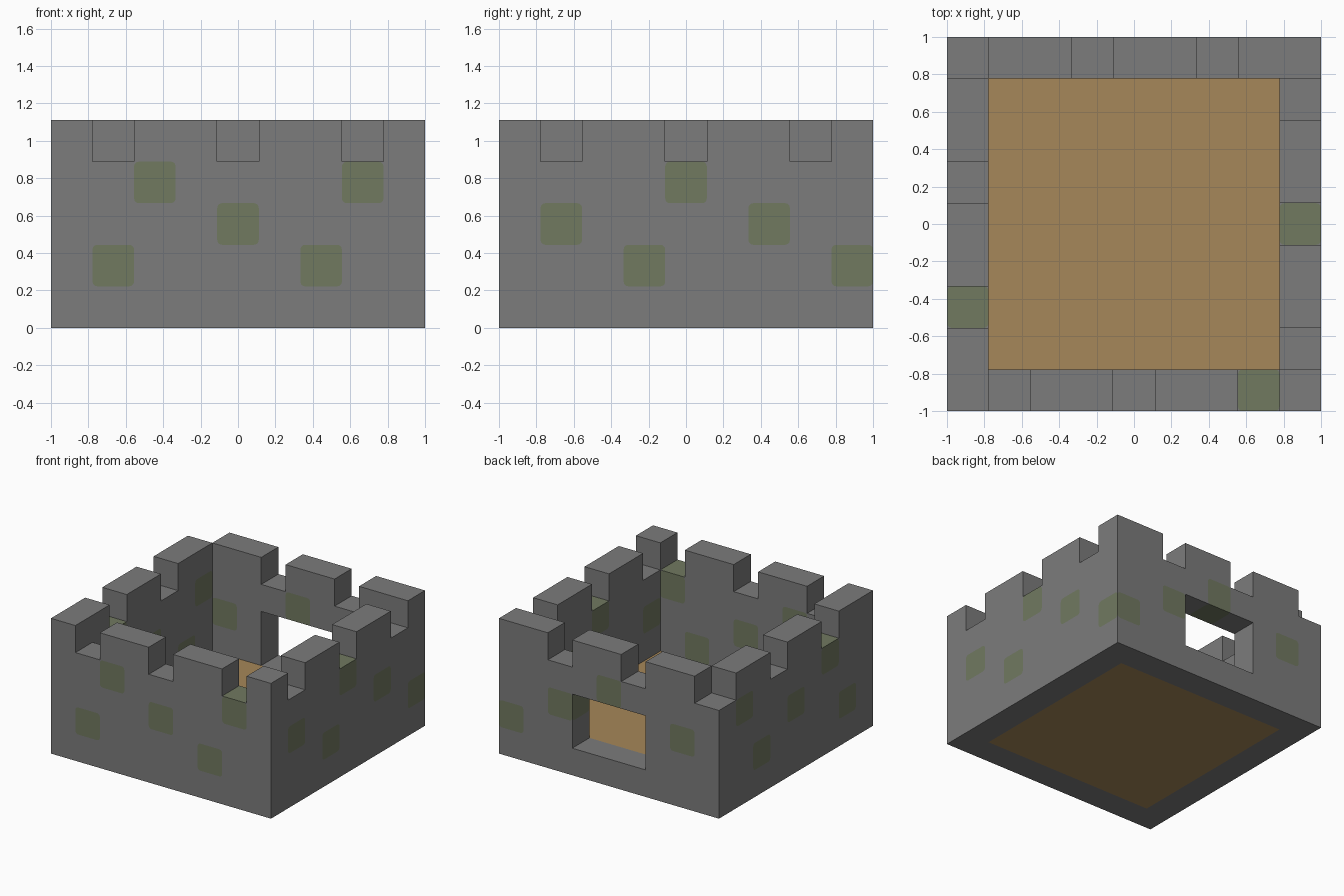
import bpy, bmesh, math
from mathutils import Vector

cube = bpy.data.objects.get("Cube")
if cube:
    bpy.data.objects.remove(cube, do_unlink=True)

N = 9                 # blocks along each side
U = 2 / N             # block size
LAST = N - 1
RADIUS = 0.025        # rounding of the moss patches


def material(name, rgb):
    mat = bpy.data.materials.new(name)
    mat.use_nodes = True
    mat.diffuse_color = (*rgb, 1)
    mat.node_tree.nodes["Principled BSDF"].inputs["Base Color"].default_value = (*rgb, 1)
    return mat


stone = material("grey_stone", (0.20, 0.20, 0.20))
moss = material("mossy_stone", (0.165, 0.192, 0.118))
wood = material("brown_wood", (0.38, 0.243, 0.10))

# Block layout: a square ring of wall around a wooden floor
ring = [(x, y) for x in range(N) for y in range(N)
        if x in (0, LAST) or y in (0, LAST)]
floor = {(x, y, 0) for x in range(1, LAST) for y in range(1, LAST)}
window = {(x, LAST, z) for x in (3, 4, 5) for z in (1, 2)}
wall = {(x, y, z) for x, y in ring for z in range(4)} - window

# Gaps between merlons, every third block round the ring
gaps = {(i, 0) for i in (1, 4, 7)} | {(LAST, i) for i in (1, 4, 7)}
gaps |= {(i, LAST) for i in (0, 3, 6)} | {(0, i) for i in (2, 5)}
merlons = {(x, y, 4) for x, y in ring if (x, y) not in gaps}

# Mossy blocks as (position along wall, height)
plain_pattern = [(1, 1), (6, 1), (4, 2), (2, 3), (7, 3)]
mossy = {(i, 0, z) for i, z in plain_pattern}
mossy |= {(0, i, z) for i, z in plain_pattern}
mossy |= {(LAST, i, z) for i, z in [(3, 1), (8, 1), (1, 2), (6, 2), (4, 3)]}
mossy |= {(i, LAST, z) for i, z in [(1, 2), (6, 2), (4, 3)]}

solid = floor | wall | merlons


def add_face(bm, points, index):
    bm.faces.new([bm.verts.new(p) for p in points]).material_index = index


def add_mossy_face(bm, corners):
    """Rounded moss patch with the four stone corners left around it."""
    outline = []
    for i, corner in enumerate(corners):
        a = (corners[i - 1] - corner).normalized() * RADIUS
        b = (corners[(i + 1) % 4] - corner).normalized() * RADIUS
        arc = []
        for step in range(4):
            t = step / 3 * math.pi / 2
            arc.append(corner + a * (1 - math.sin(t)) + b * (1 - math.cos(t)))
        outline += arc
        for p, q in zip(arc, arc[1:]):
            add_face(bm, [corner, q, p], 0)
    add_face(bm, outline, 1)


def build_blocks(name, cells, materials):
    """Mesh of the exposed faces of a set of blocks."""
    bm = bmesh.new()
    for cell in sorted(cells):
        centre = Vector(((cell[0] + 0.5) * U - 1, (cell[1] + 0.5) * U - 1,
                         (cell[2] + 0.5) * U))
        for axis in range(3):
            for sign in (-1, 1):
                neighbour = list(cell)
                neighbour[axis] += sign
                if tuple(neighbour) in solid:
                    continue
                n, u, v = Vector(), Vector(), Vector()
                n[axis] = sign * U / 2
                u[(axis + 1) % 3] = U / 2
                v[(axis + 2) % 3] = sign * U / 2
                mid = centre + n
                corners = [mid - u - v, mid + u - v, mid + u + v, mid - u + v]
                if cell in mossy:
                    add_mossy_face(bm, corners)
                else:
                    add_face(bm, corners, 0)
    bmesh.ops.remove_doubles(bm, verts=bm.verts, dist=0.0005)
    mesh = bpy.data.meshes.new(name)
    bm.to_mesh(mesh)
    bm.free()
    for mat in materials:
        mesh.materials.append(mat)
    obj = bpy.data.objects.new(name, mesh)
    bpy.context.collection.objects.link(obj)
    return obj


build_blocks("stone_wall", wall, [stone, moss])
build_blocks("merlons", merlons, [stone])
build_blocks("wooden_floor", floor, [wood])
